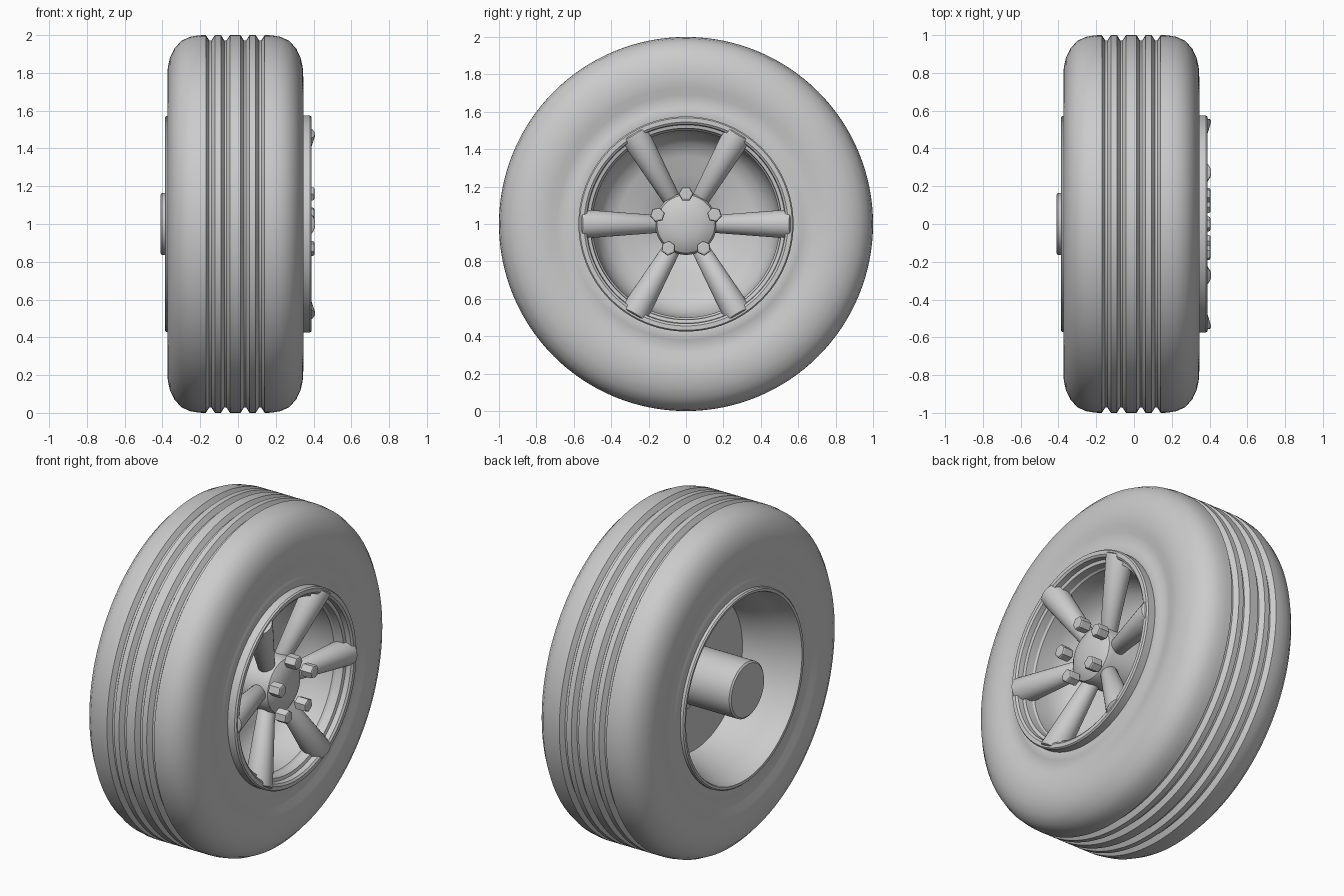
import bpy, bmesh, math
from mathutils import Vector, Matrix

if "Cube" in bpy.data.objects:
    bpy.data.objects.remove(bpy.data.objects["Cube"])

CX = -0.0145  # middle plane of the tyre
HUB = Vector((0, 0, 1))


def finish(bm, name, angle=30):
    bmesh.ops.recalc_face_normals(bm, faces=bm.faces)
    me = bpy.data.meshes.new(name)
    bm.to_mesh(me)
    bm.free()
    ob = bpy.data.objects.new(name, me)
    bpy.context.collection.objects.link(ob)
    bpy.ops.object.select_all(action='DESELECT')
    ob.select_set(True)
    bpy.context.view_layer.objects.active = ob
    bpy.ops.object.shade_smooth_by_angle(angle=math.radians(angle))
    return ob


def lathe(name, profile, closed=True, steps=96, angle=30):
    """Spin an (x, radius) profile around the wheel axle."""
    bm = bmesh.new()
    vs = [bm.verts.new((x, 0, 1 + r)) for x, r in profile]
    n = len(vs)
    es = [bm.edges.new((vs[i], vs[(i + 1) % n])) for i in range(n if closed else n - 1)]
    bmesh.ops.spin(bm, geom=vs + es, cent=HUB, axis=(1, 0, 0),
                   angle=2 * math.pi, steps=steps, use_duplicate=False)
    bmesh.ops.remove_doubles(bm, verts=bm.verts, dist=1e-4)
    return finish(bm, name, angle)


def rod(name, p0, p1, r0, r1, sides, bevel, angle=30, spin=0):
    """Tapered rod between two points with softened ends."""
    p0, p1 = Vector(p0), Vector(p1)
    d = p1 - p0
    mat = (Matrix.Translation((p0 + p1) / 2)
           @ d.to_track_quat('Z', 'Y').to_matrix().to_4x4() @ Matrix.Rotation(spin, 4, 'Z'))
    bm = bmesh.new()
    bmesh.ops.create_cone(bm, cap_ends=True, segments=sides, radius1=r0, radius2=r1,
                          depth=d.length, matrix=mat)
    caps = [e for e in bm.edges if any(len(f.verts) == sides for f in e.link_faces)]
    bmesh.ops.bevel(bm, geom=caps, offset=bevel, segments=2, profile=0.5, affect='EDGES')
    return finish(bm, name, angle)


def polar(x, r, a):
    return (x, r * math.cos(a), 1 + r * math.sin(a))


# tyre: half profile from the inner bead over the shoulder to the tread centre, then mirrored
half = [(0.30, 0.54), (0.345, 0.56), (0.352, 0.59), (0.345, 0.62), (0.338, 0.65),
        (0.343, 0.69), (0.354, 0.73), (0.36, 0.78), (0.357, 0.83), (0.346, 0.88),
        (0.322, 0.93), (0.285, 0.97), (0.24, 0.991), (0.19, 0.999)]
for g in (0.132, 0.052):
    half += [(g + 0.024, 1.0), (g + 0.006, 0.972), (g - 0.006, 0.972), (g - 0.024, 1.0)]
tyre = [(CX + x, r) for x, r in half] + [(CX - x, r) for x, r in reversed(half)]
lathe("tyre", tyre, steps=128)

# rim: front lip, stepped edge, front bowl with funnel, rear disc, flared rear barrel, rear lip
lathe("rim", [
    (0.33, 0.575), (0.38, 0.575), (0.389, 0.568), (0.389, 0.545), (0.38, 0.533),
    (0.35, 0.53), (0.345, 0.512), (0.30, 0.508), (0.29, 0.50), (0.20, 0.495),
    (0.12, 0.475), (0.06, 0.43), (0.025, 0.36), (0.01, 0.26), (-0.045, 0.16),
    (-0.065, 0.16), (-0.06, 0.45), (-0.13, 0.463), (-0.20, 0.483), (-0.27, 0.51),
    (-0.33, 0.537), (-0.375, 0.545), (-0.385, 0.55), (-0.387, 0.565), (-0.38, 0.572),
    (-0.33, 0.572)])

# axle with a domed front end
lathe("axle", [(-0.41, 0), (-0.41, 0.155), (-0.402, 0.165), (0.28, 0.165), (0.305, 0.155),
               (0.325, 0.125), (0.338, 0.08), (0.343, 0.04), (0.345, 0)], closed=False, steps=64)

# six tapered spokes leaning forward towards the lip
for i in range(6):
    a = i * math.pi / 3
    rod(f"spoke_{i + 1}", polar(0.235, 0.12, a), polar(0.335, 0.57, a),
        0.045, 0.079, 32, 0.012)

# five hexagonal nuts, with their stud ends behind the disc
for i in range(5):
    a = math.pi / 2 + i * 2 * math.pi / 5
    rod(f"wheel_nut_{i + 1}", polar(0.33, 0.16, a), polar(0.405, 0.16, a),
        0.04, 0.04, 6, 0.01, angle=20, spin=a)
    rod(f"stud_end_{i + 1}", polar(-0.085, 0.16, a), polar(-0.03, 0.16, a),
        0.036, 0.036, 6, 0.006, angle=20, spin=a)
